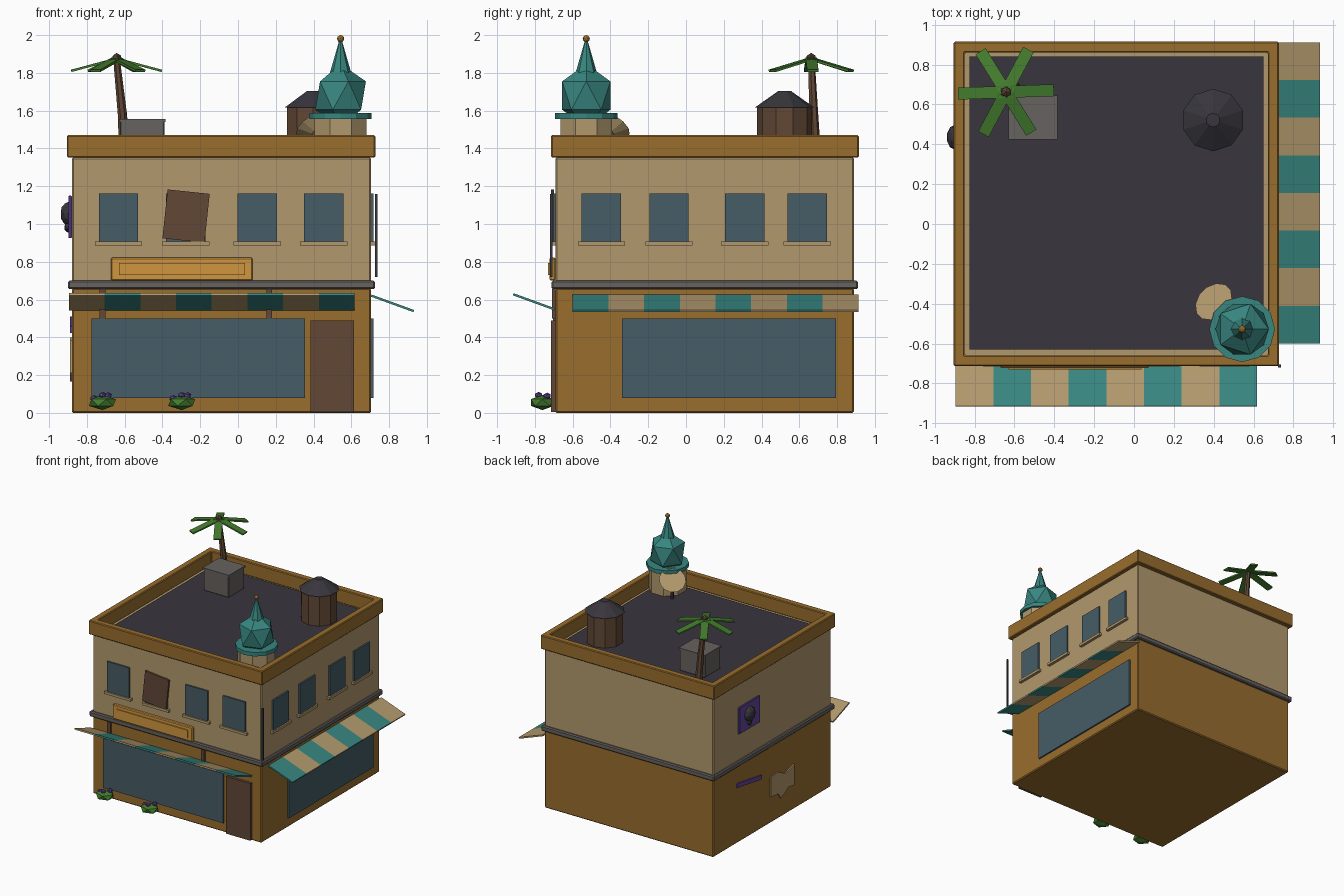
import bpy, bmesh, math
from mathutils import Vector, Matrix

old = bpy.data.objects.get("Cube")
if old:
    bpy.data.objects.remove(old, do_unlink=True)


def material(name, code):
    rgb = []
    for i in (0, 2, 4):
        c = int(code[i:i + 2], 16) / 255
        rgb.append(c / 12.92 if c <= 0.04045 else ((c + 0.055) / 1.055) ** 2.4)
    m = bpy.data.materials.new(name)
    m.use_nodes = True
    m.diffuse_color = (*rgb, 1)
    m.node_tree.nodes["Principled BSDF"].inputs["Base Color"].default_value = (*rgb, 1)
    return m


TAN = material("sand plaster", "B2996D")
OCHRE = material("ochre plaster", "986D2D")
TEAL = material("teal", "388680")
GLASS = material("window blue", "465C66")
DARK = material("charcoal", "38363D")
BROWN = material("wood brown", "614735")
GREY = material("stone grey", "66625F")
ORANGE = material("sign orange", "D0963F")
GREEN = material("leaf green", "437B2E")
PURPLE = material("purple", "62459A")


def add(name, bm, mat, matrix=None, bevel=0):
    """Turn a bmesh into a named object of one colour."""
    if matrix:
        bm.transform(matrix)
    bmesh.ops.recalc_face_normals(bm, faces=bm.faces)
    me = bpy.data.meshes.new(name)
    bm.to_mesh(me)
    bm.free()
    me.materials.append(mat)
    ob = bpy.data.objects.new(name, me)
    bpy.context.collection.objects.link(ob)
    if bevel:
        mod = ob.modifiers.new("soft edge", "BEVEL")
        mod.width = bevel
        mod.segments = 1
    return ob


def box(name, mat, x, y, z, rot=None, bevel=0):
    """Box from (low, high) ranges, optionally turned about its centre."""
    bm = bmesh.new()
    bmesh.ops.create_cube(bm, size=1)
    size = [b - a for a, b in (x, y, z)]
    mid = Vector([(a + b) / 2 for a, b in (x, y, z)])
    m = Matrix.Translation(mid) @ (rot or Matrix()) @ Matrix.Diagonal((*size, 1))
    return add(name, bm, mat, m, bevel)


def cone(name, mat, base, top, r1, r2, sides, turn=0):
    """Tapered prism between two points."""
    base, top = Vector(base), Vector(top)
    axis = top - base
    bm = bmesh.new()
    bmesh.ops.create_cone(bm, cap_ends=True, segments=sides, radius1=r1,
                          radius2=r2, depth=axis.length)
    q = Vector((0, 0, 1)).rotation_difference(axis).to_matrix().to_4x4()
    m = Matrix.Translation((base + top) / 2) @ q @ Matrix.Rotation(turn, 4, "Z")
    return add(name, bm, mat, m)


def ball(name, mat, centre, radius, scale=(1, 1, 1), detail=1):
    bm = bmesh.new()
    bmesh.ops.create_icosphere(bm, subdivisions=detail, radius=radius)
    return add(name, bm, mat, Matrix.Translation(centre) @ Matrix.Diagonal((*scale, 1)))


# Main walls and stone band
W, E, S, N = -0.88, 0.705, -0.692, 0.89
box("lower_walls", OCHRE, (W, E), (S, N), (0, 0.66), bevel=0.008)
box("upper_walls", TAN, (W, E), (S, N), (0.69, 1.352), bevel=0.008)
box("stone_band", GREY, (W - 0.02, E + 0.02), (S - 0.02, N + 0.02), (0.655, 0.70), bevel=0.008)

# Roof deck with the parapet round it
box("roof_deck", DARK, (-0.825, 0.65), (-0.63, 0.84), (1.34, 1.362))
bm = bmesh.new()
o = (W - 0.025, E + 0.022, S - 0.022, N + 0.025)
i = (o[0] + 0.055, o[1] - 0.055, o[2] + 0.055, o[3] - 0.055)
rings = []
for (a, b, c, d), z in ((o, 1.352), (o, 1.47), (i, 1.47), (i, 1.352)):
    rings.append([bm.verts.new((x, y, z)) for x, y in ((a, c), (b, c), (b, d), (a, d))])
for k in range(4):
    p, q = rings[k], rings[(k + 1) % 4]
    for j in range(4):
        bm.faces.new((p[j], p[(j + 1) % 4], q[(j + 1) % 4], q[j]))
add("parapet", bm, OCHRE, bevel=0.006)

# Upper windows with sills
for n, c in enumerate((-0.633, -0.277, 0.102, 0.454)):
    box(f"front_window_{n}", GLASS, (c - 0.104, c + 0.104), (S - 0.013, S), (0.907, 1.162))
    box(f"front_sill_{n}", TAN, (c - 0.125, c + 0.125), (S - 0.024, S), (0.886, 0.907))
for n, c in enumerate((-0.448, -0.09, 0.311, 0.642)):
    box(f"right_window_{n}", GLASS, (E, E + 0.013), (c - 0.104, c + 0.104), (0.907, 1.162))
    box(f"right_sill_{n}", TAN, (E, E + 0.024), (c - 0.125, c + 0.125), (0.886, 0.907))
box("window_board", BROWN, (-0.387, -0.163), (S - 0.022, S - 0.006), (0.912, 1.172),
    Matrix.Rotation(math.radians(6), 4, "Y"))

# Ground floor openings
box("front_shop_window", GLASS, (-0.775, 0.355), (S - 0.013, S), (0.08, 0.50))
box("right_shop_window", GLASS, (E, E + 0.013), (-0.34, 0.795), (0.08, 0.50))
box("front_door", BROWN, (0.385, 0.615), (S - 0.022, S), (0.005, 0.49))

# Shop sign and hanging rod on the corner
box("sign_board", ORANGE, (-0.673, 0.077), (S - 0.03, S), (0.70, 0.822), bevel=0.006)
box("sign_panel", ORANGE, (-0.63, 0.038), (S - 0.038, S - 0.03), (0.73, 0.793))
box("corner_rod", DARK, (0.724, 0.738), (-0.72, -0.706), (0.72, 1.16))

# Striped awnings: the front one is bent upward, the right one slopes down
stripe = 0.189
for n in range(8):
    mat = TEAL if n % 2 else TAN
    x = -0.895 + n * stripe
    box(f"front_awning_stripe_{n}", mat, (x, x + stripe), (-0.922, -0.688), (0.582, 0.594),
        Matrix.Rotation(math.radians(-20), 4, "X"))
    y = 0.912 - n * stripe
    box(f"right_awning_stripe_{n}", mat, (0.698, 0.938), (y - stripe, y), (0.574, 0.586),
        Matrix.Rotation(math.radians(20), 4, "Y"))
for x in (-0.717, 0.165):
    box("awning_bracket", BROWN, (x - 0.015, x + 0.015), (S - 0.018, S), (0.50, 0.655))

# Flower tufts by the front wall
for x in (-0.718, -0.298):
    ball("shrub", GREEN, (x, -0.76, 0.055), 0.08, (1, 0.9, 0.5))
    for dx, dy, dz in ((-0.045, 0.0, 0.078), (0.0, -0.02, 0.094), (0.03, 0.025, 0.09)):
        ball("blossom", PURPLE, (x + dx, -0.76 + dy, dz), 0.022, (1, 1, 0.8))

# Left wall: poster with emblem, paint streak, torn sheet
box("poster", PURPLE, (W - 0.018, W), (0.285, 0.565), (0.925, 1.15), bevel=0.004)
ball("poster_emblem", DARK, (W - 0.02, 0.435, 1.055), 0.062, (0.65, 1, 1), 2)
ball("poster_emblem_chin", DARK, (W - 0.02, 0.435, 0.985), 0.032, (0.7, 1, 1))
box("paint_streak", PURPLE, (W - 0.009, W), (0.25, 0.58), (0.449, 0.485),
    Matrix.Rotation(math.radians(9), 4, "X"))
outline = ((0.13, 0.39), (0.03, 0.40), (-0.06, 0.355), (-0.185, 0.385), (-0.185, 0.21),
           (-0.105, 0.22), (-0.06, 0.19), (0.0, 0.165), (0.03, 0.215), (0.13, 0.225))
bm = bmesh.new()
face = bm.faces.new([bm.verts.new((W, y, z)) for y, z in outline])
side = bmesh.ops.extrude_face_region(bm, geom=[face])["geom"]
bmesh.ops.translate(bm, vec=(-0.009, 0, 0), verts=[v for v in side if isinstance(v, bmesh.types.BMVert)])
add("torn_sheet", bm, TAN)

# Corner turret
tx, ty = 0.543, -0.528
cone("turret_drum", TAN, (tx, ty, 1.36), (tx, ty, 1.56), 0.148, 0.148, 8, math.pi / 8)
cone("turret_rim", TEAL, (tx, ty, 1.555), (tx, ty, 1.588), 0.165, 0.165, 12)
ball("turret_dome", TEAL, (tx, ty, 1.68), 0.15, (1, 1, 1.12))
cone("turret_spire", TEAL, (tx, ty, 1.76), (tx, ty, 1.975), 0.068, 0.006, 8)
ball("turret_finial", OCHRE, (tx, ty, 1.981), 0.019, detail=2)

# Dish aerial beside the turret
cone("dish_mast", DARK, (0.41, -0.40, 1.36), (0.41, -0.40, 1.48), 0.013, 0.013, 6)
cone("dish", TAN, (0.425, -0.415, 1.485), (0.40, -0.39, 1.525), 0.04, 0.105, 12)

# Water tank
cx, cy = 0.397, 0.522
cone("tank_body", BROWN, (cx, cy, 1.36), (cx, cy, 1.62), 0.145, 0.145, 10)
cone("tank_roof", DARK, (cx, cy, 1.617), (cx, cy, 1.703), 0.157, 0.035, 10)

# Roof unit
box("roof_unit", GREY, (-0.625, -0.388), (0.43, 0.64), (1.36, 1.545), bevel=0.006)
box("roof_unit_lid", GREY, (-0.63, -0.383), (0.425, 0.645), (1.54, 1.555))

# Palm with drooping fronds
crown = Vector((-0.643, 0.663, 1.875))
knee = Vector((-0.612, 0.675, 1.58))
cone("palm_trunk_low", BROWN, (-0.60, 0.685, 1.36), knee, 0.03, 0.025, 7)
cone("palm_trunk_high", BROWN, knee, crown, 0.025, 0.018, 7)
ball("palm_heart", BROWN, crown + Vector((0, 0, 0.003)), 0.028)
for n in range(6):
    bm = bmesh.new()
    bmesh.ops.create_cube(bm, size=1)
    m = (Matrix.Translation(crown) @ Matrix.Rotation(math.radians(60 * n + 2), 4, "Z")
         @ Matrix.Rotation(math.radians(15), 4, "Y")
         @ Matrix.Translation((0.125, 0, 0)) @ Matrix.Diagonal((0.245, 0.06, 0.012, 1)))
    add(f"palm_frond_{n}", bm, GREEN, m)
